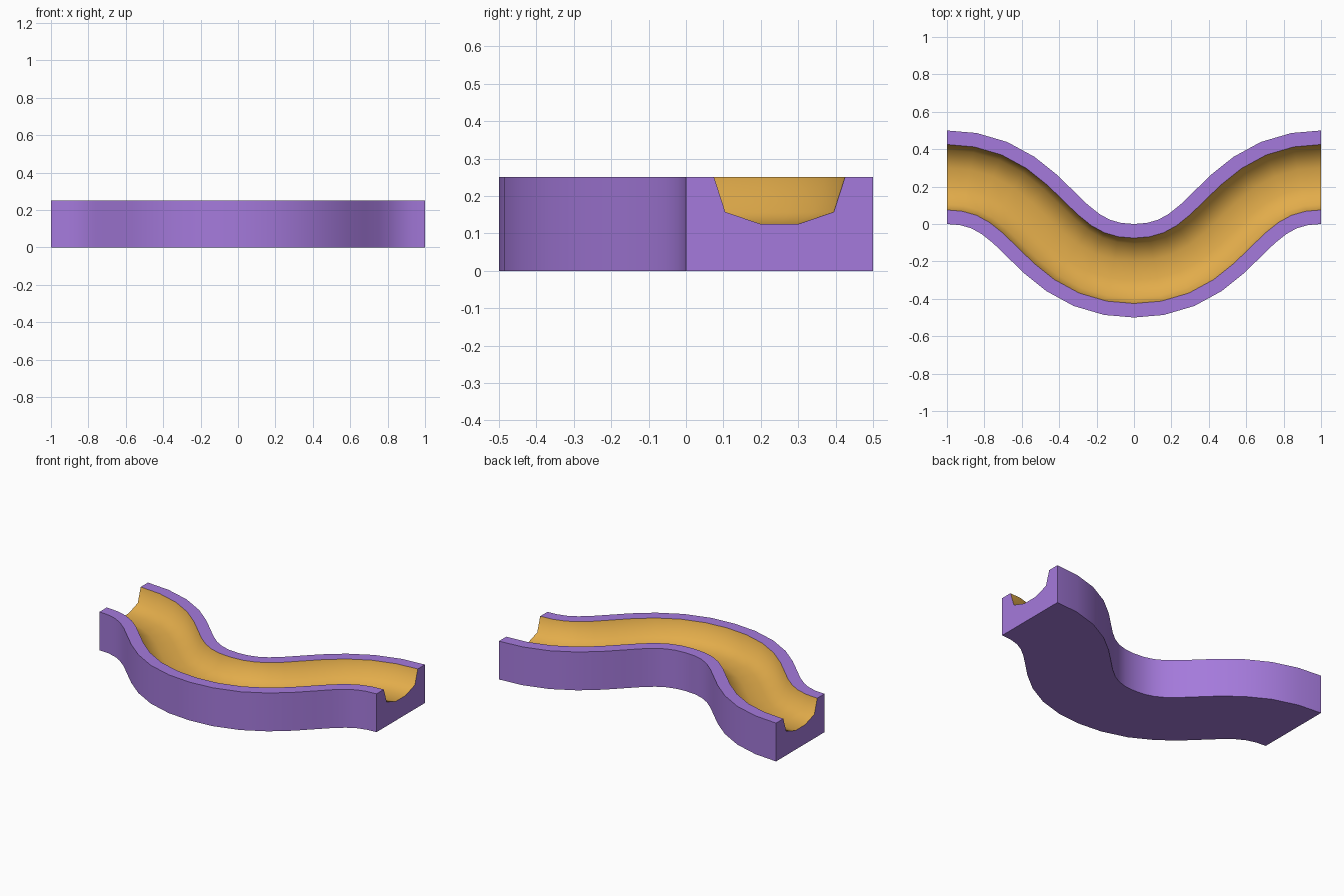
import bpy, bmesh, math
from mathutils import Vector

if "Cube" in bpy.data.objects:
    bpy.data.objects.remove(bpy.data.objects["Cube"])

def material(name, rgb):
    m = bpy.data.materials.new(name)
    m.diffuse_color = (*rgb, 1)
    m.use_nodes = True
    m.node_tree.nodes["Principled BSDF"].inputs["Base Color"].default_value = m.diffuse_color
    return m

purple = material("purple", (0.376, 0.195, 0.716))
gold = material("gold", (0.76, 0.413, 0.069))

# Centre line: a smooth S curve, mirrored in x, sampled at even lengths
def point(t):
    return Vector((1.5 * t * (1 - t) + t**3, -0.25 + 0.5 * (3 * t * t - 2 * t**3), 0))

def normal(t):
    dx, dy = 1.5 - 3 * t + 3 * t * t, 3 * t * (1 - t)
    return Vector((-dy, dx, 0)).normalized()

SEGS, FINE = 10, 1000
lengths = [0.0]
for i in range(FINE):
    lengths.append(lengths[-1] + (point((i + 1) / FINE) - point(i / FINE)).length)
half = []
for k in range(SEGS + 1):
    target = lengths[-1] * k / SEGS
    t = min(range(FINE + 1), key=lambda i: abs(lengths[i] - target)) / FINE
    half.append((point(t), normal(t)))

def flip(v):
    return Vector((-v.x, v.y, v.z))

def flip_normal(n):
    return Vector((-n.x, n.y, 0))

path = [(flip(p), flip_normal(n)) for p, n in reversed(half[1:])] + half

# Cross-section: block with a rounded groove (offset, height)
right_side = [(0.25, 0), (0.25, 0.25), (0.175, 0.25), (0.145, 0.157), (0.05, 0.125)]
profile = right_side + [(-o, z) for o, z in reversed(right_side)]
GROOVE = (2, 3, 4, 5, 6)

bm = bmesh.new()
rings = [[bm.verts.new(p + n * o + Vector((0, 0, z))) for o, z in profile] for p, n in path]
count = len(profile)
for a, b in zip(rings, rings[1:]):
    for j in range(count):
        k = (j + 1) % count
        f = bm.faces.new((a[j], a[k], b[k], b[j]))
        f.material_index = 1 if j in GROOVE else 0
# End faces
bm.faces.new(rings[0])
bm.faces.new(rings[-1])
bmesh.ops.recalc_face_normals(bm, faces=bm.faces[:])

mesh = bpy.data.meshes.new("winding_channel")
bm.to_mesh(mesh)
bm.free()
mesh.materials.append(purple)
mesh.materials.append(gold)
obj = bpy.data.objects.new("winding_channel", mesh)
bpy.context.collection.objects.link(obj)
bpy.context.view_layer.objects.active = obj
obj.select_set(True)
bpy.ops.object.shade_smooth_by_angle(angle=math.radians(60))
